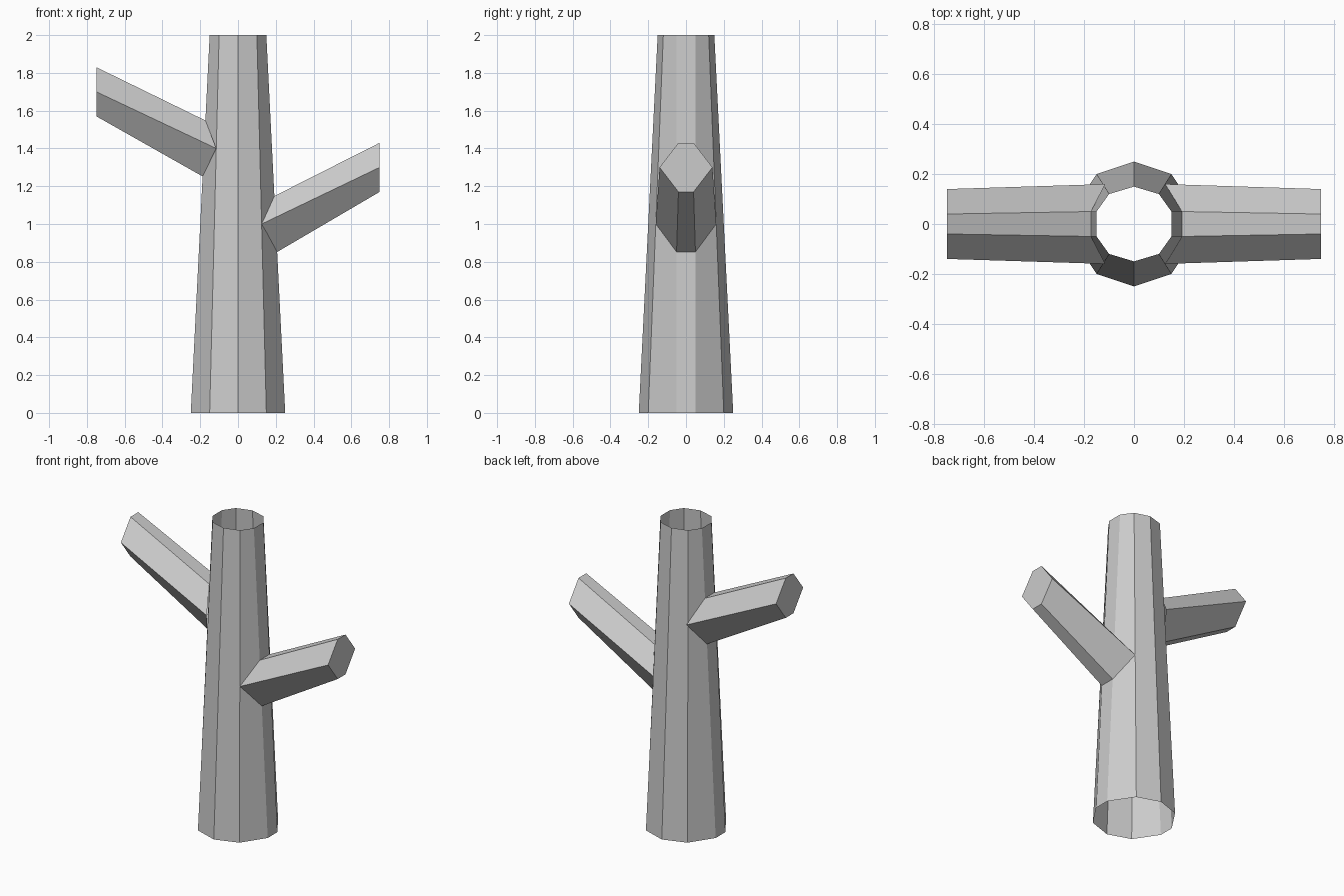
import bpy

if "Cube" in bpy.data.objects:
    bpy.data.objects.remove(bpy.data.objects["Cube"])


def mirrored_ring(quarter):
    """Ten-sided outline, counter-clockwise from (w, -y), from the half-width points."""
    (x1, y1), (x2, y2), y3 = quarter
    half = [(x1, -y1), (x1, y1), (x2, y2), (0, y3), (-x2, y2)]
    return half + [(-x, -y) for x, y in half]


def loft(name, rings, cap_end=False):
    """Skin matching rings with quads, optionally closing the last one."""
    n = len(rings[0])
    verts = [p for ring in rings for p in ring]
    faces = [(r * n + i, r * n + (i + 1) % n, (r + 1) * n + (i + 1) % n, (r + 1) * n + i)
             for r in range(len(rings) - 1) for i in range(n)]
    if cap_end:
        faces.append(tuple(range(len(verts) - n, len(verts))))
    mesh = bpy.data.meshes.new(name)
    mesh.from_pydata(verts, [], faces)
    obj = bpy.data.objects.new(name, mesh)
    bpy.context.collection.objects.link(obj)
    return obj


# Hollow tapered trunk, open at both ends
bottom = mirrored_ring([(0.25, 0.05), (0.15, 0.20), 0.25])
top = mirrored_ring([(0.15, 0.05), (0.10, 0.12), 0.15])
loft("trunk", [[(x, y, 0) for x, y in bottom], [(x, y, 2) for x, y in top]])


# Six-sided branch that starts on the trunk wall and rises outward
def branch(name, side, z):
    def ring(mid_x, top_x, low_x, mid_y, edge_y, cz, h):
        pts = [(mid_x, mid_y, cz), (top_x, edge_y, cz + h), (top_x, -edge_y, cz + h),
               (mid_x, -mid_y, cz), (low_x, -edge_y, cz - h), (low_x, edge_y, cz - h)]
        pts = [(side * px, py, pz) for px, py, pz in pts]
        return pts[::-1] if side > 0 else pts

    wall = lambda h: 0.25 - 0.05 * h
    base = ring(0.15 - 0.025 * z, wall(z + 0.15), wall(z - 0.15), 0.16, 0.05, z, 0.148)
    tip = ring(0.75, 0.75, 0.75, 0.14, 0.04, z + 0.3, 0.13)
    # Ring order is chosen so the walls and the tip face outward
    loft(name, [base[::-1], tip[::-1]], cap_end=True)


branch("right_branch", 1, 1.0)
branch("left_branch", -1, 1.4)
